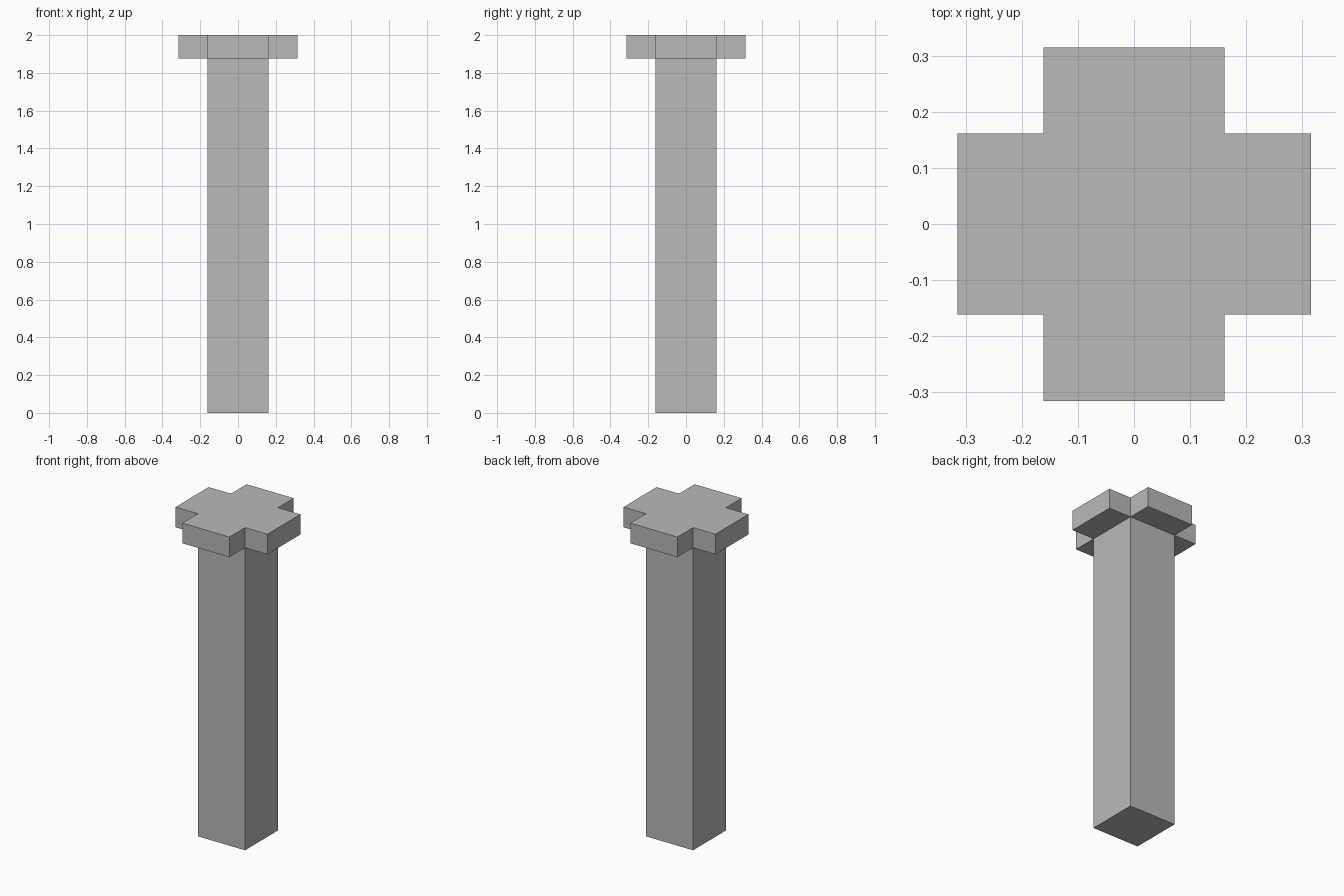
import bpy
import bmesh
from mathutils import Matrix

HEIGHT = 2.0
SHAFT_HALF = 0.1615
CAP_HALF = 0.315
CAP_BASE = 1.875

default = bpy.data.objects.get("Cube")
if default:
    bpy.data.objects.remove(default, do_unlink=True)

# Plain stone grey
grey = bpy.data.materials.new("stone_grey")
grey.use_nodes = True
colour = (0.485, 0.485, 0.485, 1.0)
grey.diffuse_color = colour
grey.node_tree.nodes["Principled BSDF"].inputs["Base Color"].default_value = colour

# Square shaft
bm = bmesh.new()
bmesh.ops.create_cube(
    bm, size=1,
    matrix=Matrix.Translation((0, 0, HEIGHT / 2))
    @ Matrix.Diagonal((2 * SHAFT_HALF, 2 * SHAFT_HALF, HEIGHT, 1)))

# Cross-shaped cap: cut the shaft near the top and push out its four sides
bmesh.ops.bisect_plane(
    bm, geom=bm.verts[:] + bm.edges[:] + bm.faces[:],
    plane_co=(0, 0, CAP_BASE), plane_no=(0, 0, 1))
bm.normal_update()
sides = [f for f in bm.faces
         if abs(f.normal.z) < 0.5 and f.calc_center_median().z > CAP_BASE]
arms = bmesh.ops.extrude_discrete_faces(bm, faces=sides)["faces"]
for face in arms:
    face.normal_update()
    bmesh.ops.translate(bm, verts=face.verts,
                        vec=face.normal * (CAP_HALF - SHAFT_HALF))

# Merge the flat top into one clean face
bmesh.ops.dissolve_limit(bm, angle_limit=0.01, verts=bm.verts[:], edges=bm.edges[:])
bmesh.ops.recalc_face_normals(bm, faces=bm.faces[:])

mesh = bpy.data.meshes.new("pillar")
bm.to_mesh(mesh)
bm.free()
mesh.materials.append(grey)
bpy.context.collection.objects.link(bpy.data.objects.new("pillar", mesh))
